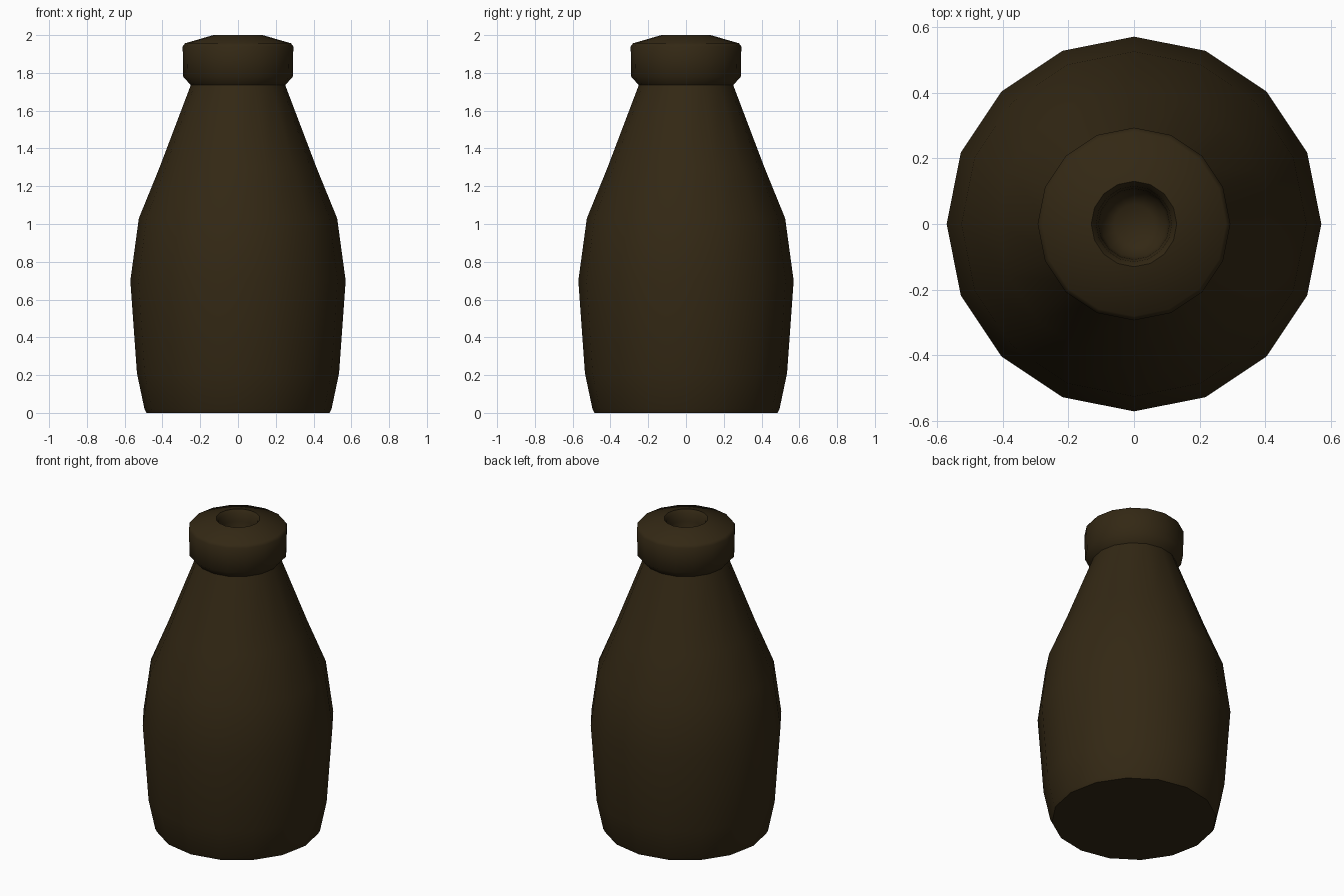
import bpy, bmesh, math

if "Cube" in bpy.data.objects:
    bpy.data.objects.remove(bpy.data.objects["Cube"])

SIDES = 16

glass = bpy.data.materials.new("dark brown glass")
glass.diffuse_color = (0.033, 0.021, 0.007, 1.0)
glass.use_nodes = True
glass.node_tree.nodes["Principled BSDF"].inputs["Base Color"].default_value = glass.diffuse_color


def lathe(name, profile, cap_start=False, cap_end=False):
    """Spin (radius, height) points around z into a faceted solid."""
    bm = bmesh.new()
    rings = []
    for r, z in profile:
        rings.append([bm.verts.new((r * math.cos(2 * math.pi * i / SIDES),
                                    r * math.sin(2 * math.pi * i / SIDES), z))
                      for i in range(SIDES)])
    for a, b in zip(rings, rings[1:]):
        for i in range(SIDES):
            j = (i + 1) % SIDES
            bm.faces.new((a[i], a[j], b[j], b[i]))
    if cap_start:
        bm.faces.new(rings[0][::-1])
    if cap_end:
        bm.faces.new(rings[-1])
    mesh = bpy.data.meshes.new(name)
    bm.to_mesh(mesh)
    bm.free()
    mesh.materials.append(glass)
    obj = bpy.data.objects.new(name, mesh)
    bpy.context.collection.objects.link(obj)
    bpy.ops.object.select_all(action='DESELECT')
    obj.select_set(True)
    bpy.context.view_layer.objects.active = obj
    bpy.ops.object.shade_smooth_by_angle(angle=math.radians(50))
    return obj


# Bottle: base, belly, shoulder, neck, thick lip and the mouth recess
lathe("bottle", [
    (0.485, 0.0), (0.495, 0.02), (0.535, 0.21), (0.57, 0.70),
    (0.525, 1.03), (0.415, 1.30), (0.25, 1.735),
    (0.29, 1.78), (0.293, 1.94), (0.28, 1.957), (0.13, 2.0),
    (0.115, 1.98), (0.108, 1.93), (0.10, 1.82), (0.06, 1.79),
], cap_start=True, cap_end=True)
